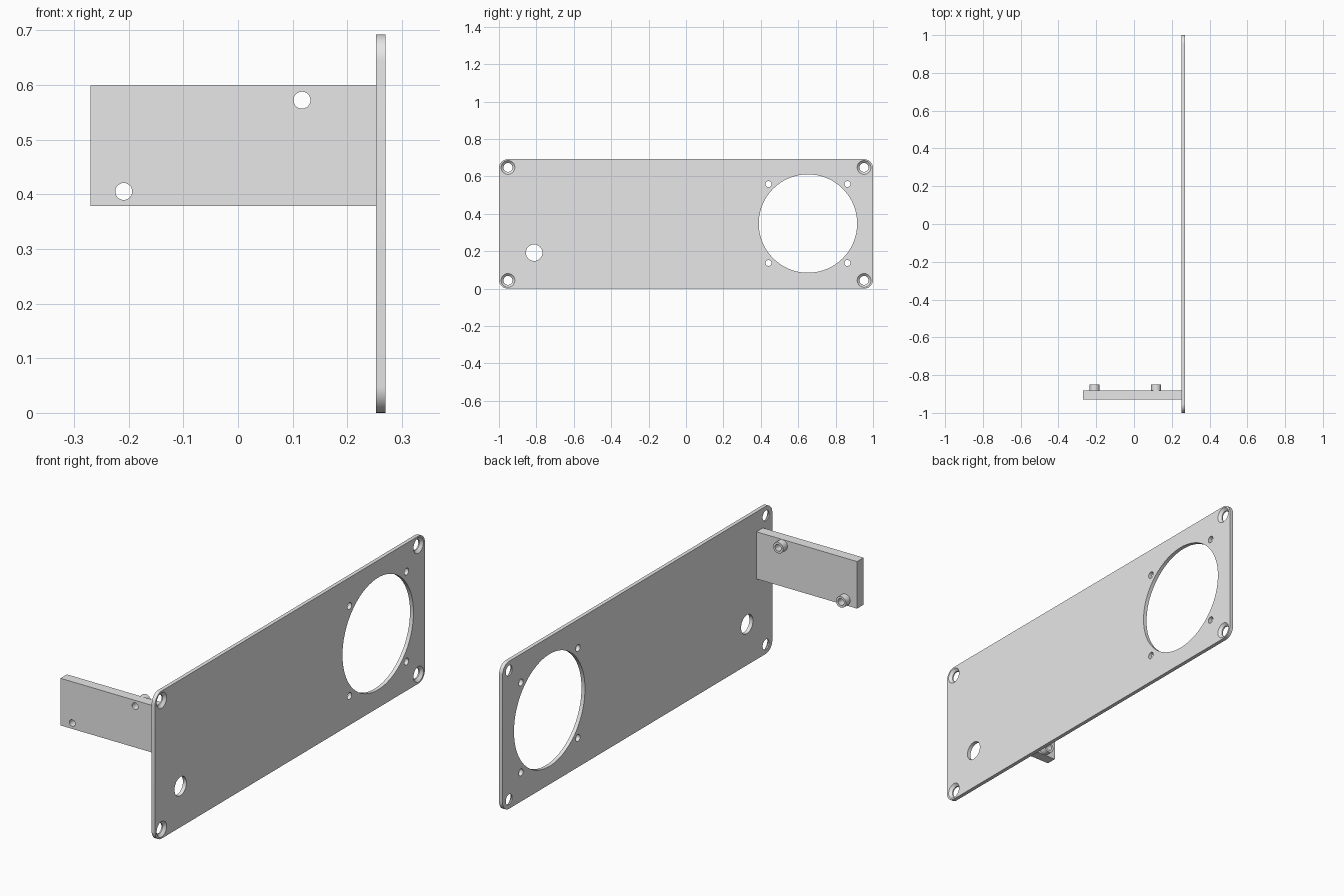
import bpy, bmesh, math
from mathutils import Matrix, Vector

cube = bpy.data.objects.get("Cube")
if cube:
    bpy.data.objects.remove(cube, do_unlink=True)

grey = bpy.data.materials.new("plain grey")
grey.use_nodes = True
colour = (0.8, 0.8, 0.8, 1)
grey.diffuse_color = colour
grey.node_tree.nodes["Principled BSDF"].inputs["Base Color"].default_value = colour

ALONG_X = Matrix.Rotation(math.pi / 2, 4, 'Y')
ALONG_Y = Matrix.Rotation(-math.pi / 2, 4, 'X')


def add_cone(bm, centre, r_start, r_end, length, turn, sides=48):
    bmesh.ops.create_cone(bm, cap_ends=True, segments=sides, radius1=r_start,
                          radius2=r_end, depth=length,
                          matrix=Matrix.Translation(centre) @ turn)


def add_box(bm, low, high):
    low, high = Vector(low), Vector(high)
    bmesh.ops.create_cube(bm, size=1, matrix=Matrix.Translation((low + high) / 2)
                          @ Matrix.Diagonal((*(high - low), 1)))


def finish(name, bm):
    bmesh.ops.recalc_face_normals(bm, faces=bm.faces)
    mesh = bpy.data.meshes.new(name)
    bm.to_mesh(mesh)
    bm.free()
    mesh.materials.append(grey)
    obj = bpy.data.objects.new(name, mesh)
    bpy.context.collection.objects.link(obj)
    return obj


def cut(obj, cutters):
    # Subtract each cutter, keep the result and drop the helpers
    for cutter in cutters:
        cutter.hide_render = True
        mod = obj.modifiers.new("holes", 'BOOLEAN')
        mod.operation, mod.solver, mod.object = 'DIFFERENCE', 'EXACT', cutter
    graph = bpy.context.evaluated_depsgraph_get()
    mesh = bpy.data.meshes.new_from_object(obj.evaluated_get(graph))
    obj.modifiers.clear()
    obj.data = mesh
    for cutter in cutters:
        bpy.data.objects.remove(cutter, do_unlink=True)


def smooth(obj):
    bpy.ops.object.select_all(action='DESELECT')
    obj.select_set(True)
    bpy.context.view_layer.objects.active = obj
    bpy.ops.object.shade_smooth_by_angle(angle=math.radians(30))


# Panel with rounded corners
BACK, FACE, HEIGHT, ROUND = 0.252, 0.27, 0.692, 0.048
bm = bmesh.new()
add_box(bm, (BACK, -1, 0), (FACE, 1, HEIGHT))
corners = [e for e in bm.edges if abs(e.verts[0].co.x - e.verts[1].co.x) > 0.01]
bmesh.ops.bevel(bm, geom=corners, offset=ROUND, segments=10, profile=0.5, affect='EDGES')
panel = finish("panel", bm)

# Fan opening, its screw holes, the cable hole and the corner holes
MID = (BACK + FACE) / 2
FAN_Y, FAN_Z, FAN_SCREW = 0.652, 0.348, 0.211
bm = bmesh.new()
add_cone(bm, (MID, FAN_Y, FAN_Z), 0.263, 0.263, 0.1, ALONG_X, 96)
add_cone(bm, (MID, -0.812, 0.192), 0.044, 0.044, 0.1, ALONG_X)
for side in (-1, 1):
    for up in (-1, 1):
        add_cone(bm, (MID, FAN_Y + side * FAN_SCREW, FAN_Z + up * FAN_SCREW),
                 0.016, 0.016, 0.1, ALONG_X, 32)
        add_cone(bm, (MID, side * 0.952, HEIGHT / 2 + up * 0.302),
                 0.024, 0.024, 0.1, ALONG_X)
holes = finish("panel_holes", bm)

# Countersinks open towards the outer face
bm = bmesh.new()
for side in (-1, 1):
    for up in (-1, 1):
        add_cone(bm, (FACE - 0.005, side * 0.952, HEIGHT / 2 + up * 0.302),
                 0.023, 0.040, 0.016, ALONG_X)
sinks = finish("countersinks", bm)
cut(panel, [holes, sinks])
smooth(panel)

# Bracket arm standing off the panel
bm = bmesh.new()
add_box(bm, (-0.27, -0.93, 0.378), (BACK, -0.882, 0.599))
arm = finish("bracket_arm", bm)

# Hollow bosses on the rear of the arm
spots = [(-0.209, 0.405), (0.117, 0.572)]
bosses, drills = bmesh.new(), bmesh.new()
for x, z in spots:
    add_cone(bosses, (x, -0.866, z), 0.026, 0.026, 0.032, ALONG_Y)
    add_cone(drills, (x, -0.89, z), 0.0155, 0.0155, 0.2, ALONG_Y)
boss = finish("bracket_bosses", bosses)
arm_drill = finish("bracket_drills", drills)
boss_drill = arm_drill.copy()
bpy.context.collection.objects.link(boss_drill)
cut(arm, [arm_drill])
cut(boss, [boss_drill])
smooth(arm)
smooth(boss)
